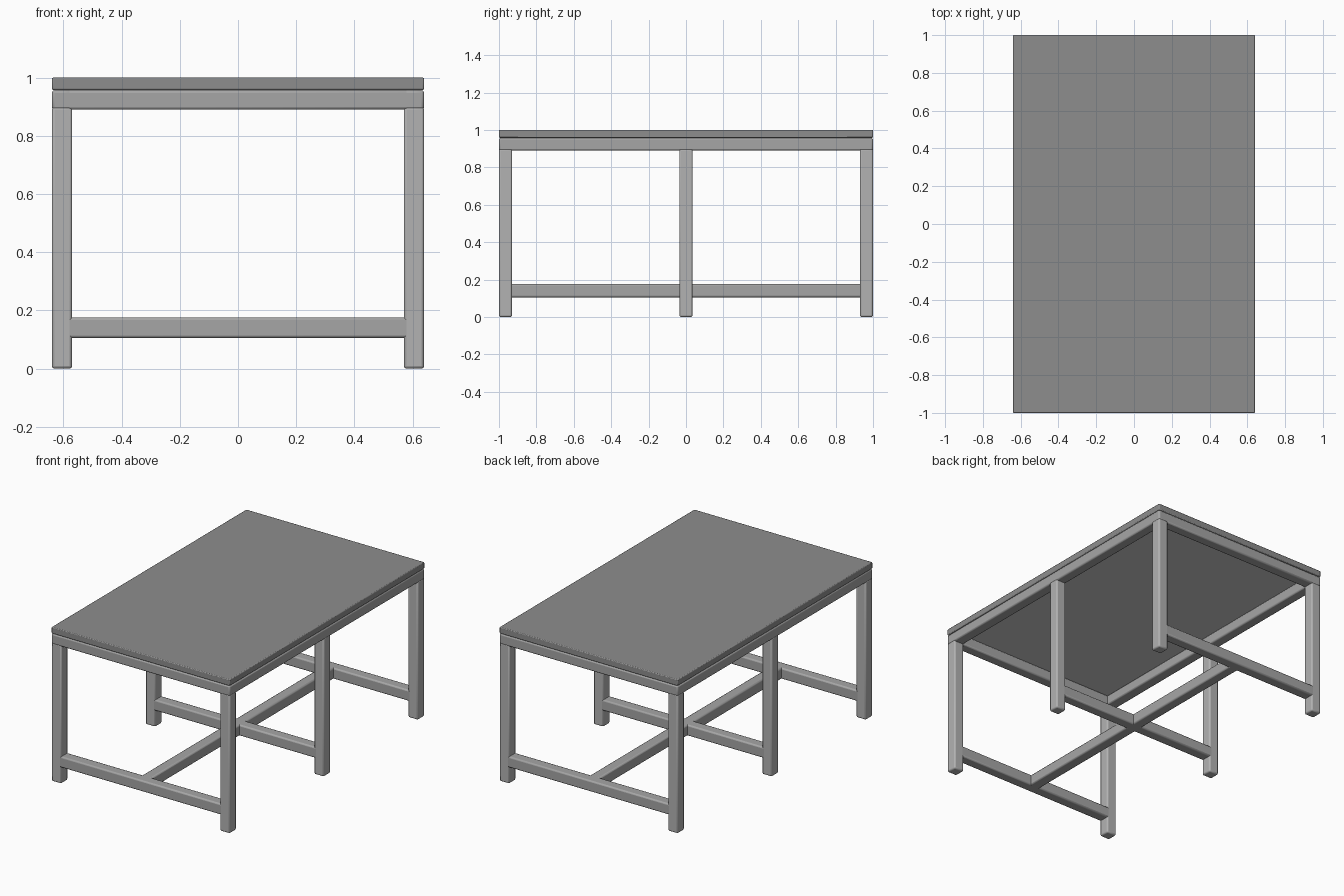
import bpy

if "Cube" in bpy.data.objects:
    bpy.data.objects.remove(bpy.data.objects["Cube"])

HX, HY, T = 0.64, 1.0, 0.07   # half width, half length, bar thickness


def grey(name, v):
    mat = bpy.data.materials.new(name)
    mat.diffuse_color = (v, v, v, 1)
    mat.use_nodes = True
    mat.node_tree.nodes["Principled BSDF"].inputs["Base Color"].default_value = mat.diffuse_color
    return mat


top_grey = grey("top_grey", 0.27)
rail_grey = grey("rail_grey", 0.38)
leg_grey = grey("leg_grey", 0.45)
under_grey = grey("under_grey", 0.9)


def box(name, x, y, z, mat, bevel=0.009):
    """Bevelled box from (min, max) ranges on each axis."""
    size = [r[1] - r[0] for r in (x, y, z)]
    mid = [(r[0] + r[1]) / 2 for r in (x, y, z)]
    bpy.ops.mesh.primitive_cube_add(size=1, location=mid)
    ob = bpy.context.object
    ob.name = name
    ob.scale = size
    bpy.ops.object.transform_apply(location=False, rotation=False, scale=True)
    ob.data.materials.append(mat)
    if bevel:
        mod = ob.modifiers.new("edge_bevel", 'BEVEL')
        mod.width = bevel
        mod.segments = 2
    bpy.ops.object.shade_smooth_by_angle(angle=0.6)
    return ob


def around(c):
    return (c - T / 2, c + T / 2)


cx, cy = HX - T / 2, HY - T / 2
rail_z = (0.89, 0.957)
low_z = (0.105, 0.176)

# table top with a lighter panel underneath, inside the aprons
box("table_top", (-HX, HX), (-HY, HY), (0.958, 1.0), top_grey, 0.005)
box("underside_panel", (-HX + T - 0.01, HX - T + 0.01),
    (-HY + T - 0.01, HY - T + 0.01), (0.955, 0.96), under_grey, 0)

# apron rails under the top
for side, s in (("left", -1), ("right", 1)):
    box(f"{side}_apron", around(s * cx), (-HY, HY), rail_z, rail_grey)
for side, s in (("front", -1), ("back", 1)):
    box(f"{side}_apron", (-HX + 0.02, HX - 0.02), around(s * cy), rail_z, rail_grey)

# three pairs of legs, each joined by a low stretcher
for row, y in (("front", -cy), ("middle", 0), ("back", cy)):
    for side, s in (("left", -1), ("right", 1)):
        box(f"{row}_{side}_leg", around(s * cx), around(y), (0, 0.9), leg_grey)
    box(f"{row}_stretcher", (-cx + 0.01, cx - 0.01), around(y), low_z, rail_grey)

# long stretcher along the middle
box("long_stretcher", around(0), (-cy, cy), low_z, rail_grey)
